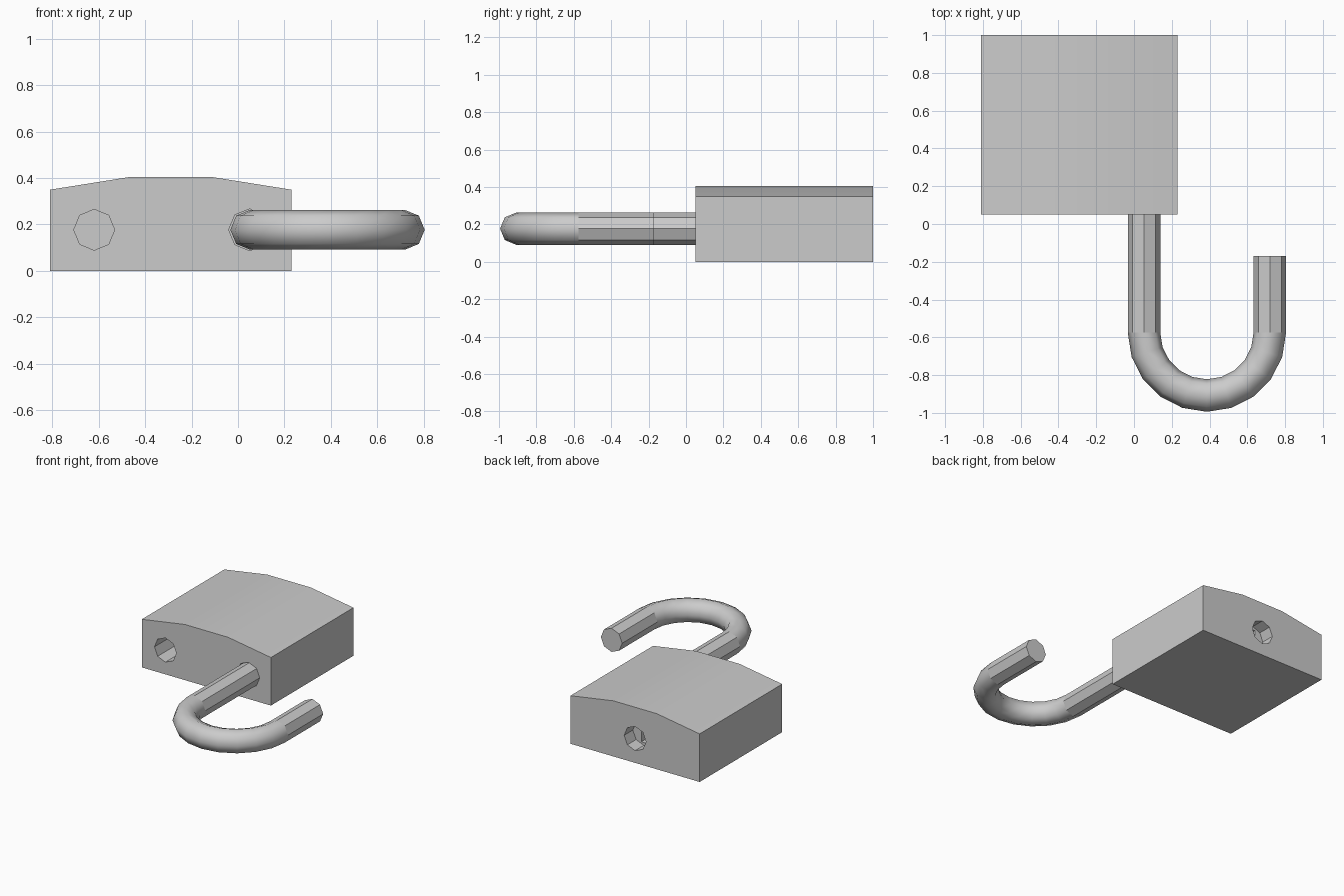
import bpy, bmesh, math
from mathutils import Vector

cube = bpy.data.objects.get("Cube")
if cube:
    bpy.data.objects.remove(cube, do_unlink=True)

steel = bpy.data.materials.new("grey steel")
steel.use_nodes = True
colour = (0.6, 0.6, 0.6, 1)
steel.diffuse_color = colour
steel.node_tree.nodes["Principled BSDF"].inputs["Base Color"].default_value = colour

MID_Z = 0.177
SIDES = 8


def finish(name, bm):
    bmesh.ops.recalc_face_normals(bm, faces=bm.faces)
    mesh = bpy.data.meshes.new(name)
    bm.to_mesh(mesh)
    bm.free()
    mesh.materials.append(steel)
    obj = bpy.data.objects.new(name, mesh)
    bpy.context.collection.objects.link(obj)
    return obj


def sweep(name, path, radius):
    """Eight-sided tube along (position, direction) stations lying flat in xy."""
    bm = bmesh.new()
    rings = []
    for pos, direction in path:
        side = Vector((direction.y, -direction.x, 0))
        ring = []
        for i in range(SIDES):
            a = math.tau * i / SIDES
            offset = side * math.cos(a) + Vector((0, 0, math.sin(a)))
            ring.append(bm.verts.new(pos + offset * radius))
        rings.append(ring)
    for a, b in zip(rings, rings[1:]):
        for i in range(SIDES):
            j = (i + 1) % SIDES
            bm.faces.new((a[i], a[j], b[j], b[i]))
    bm.faces.new(rings[0])
    bm.faces.new(rings[-1])
    return finish(name, bm)


def extrude_profile(name, points, y0, y1):
    bm = bmesh.new()
    face = bm.faces.new([bm.verts.new((x, y0, z)) for x, z in points])
    new = bmesh.ops.extrude_face_region(bm, geom=[face])["geom"]
    verts = [g for g in new if isinstance(g, bmesh.types.BMVert)]
    bmesh.ops.translate(bm, verts=verts, vec=(0, y1 - y0, 0))
    return finish(name, bm)


def straight(name, x, y0, y1, radius):
    ahead = Vector((0, 1, 0))
    return sweep(name, [(Vector((x, y, MID_Z)), ahead) for y in (y0, y1)], radius)


# Lock body with a shallow arched top
body = extrude_profile("lock_body", [(-0.81, 0), (0.23, 0), (0.23, 0.35),
                                     (-0.115, 0.405), (-0.465, 0.405), (-0.81, 0.35)],
                       0.05, 1.0)

# Shackle holes in the front, keyhole recess and key slot in the back
slot = [(-0.31, 0.11), (-0.27, 0.11), (-0.27, 0.24), (-0.31, 0.24)]
cutters = [straight("latch_hole_cutter", -0.62, -0.05, 0.4, 0.088),
           straight("leg_hole_cutter", 0.05, -0.05, 0.6, 0.09),
           straight("keyhole_cutter", -0.29, 0.9, 1.05, 0.088),
           extrude_profile("key_slot_cutter", slot, 0.7, 0.95)]
bpy.context.view_layer.objects.active = body
for cutter in cutters:
    cutter.hide_render = True
    mod = body.modifiers.new("cut", "BOOLEAN")
    mod.object = cutter
    mod.operation = "DIFFERENCE"
    mod.solver = "EXACT"
    bpy.ops.object.modifier_apply(modifier=mod.name)
    bpy.data.objects.remove(cutter, do_unlink=True)

bpy.ops.object.select_all(action="DESELECT")
body.select_set(True)
bpy.ops.object.shade_smooth_by_angle(angle=math.radians(30))

# Shackle: long leg, half-round bend, short leg
centre = Vector((0.386, -0.575, MID_Z))
bend_radius, steps = 0.333, 10
path = [(Vector((centre.x - bend_radius, 0.5, MID_Z)), Vector((0, -1, 0)))]
for i in range(steps + 1):
    a = math.pi + math.pi * i / steps
    out = Vector((math.cos(a), math.sin(a), 0))
    path.append((centre + out * bend_radius, Vector((-out.y, out.x, 0))))
path.append((Vector((centre.x + bend_radius, -0.17, MID_Z)), Vector((0, 1, 0))))
shackle = sweep("shackle", path, 0.086)

# Only the bend is smooth; the legs keep flat facets
for face in shackle.data.polygons:
    face.use_smooth = face.center.y < centre.y
